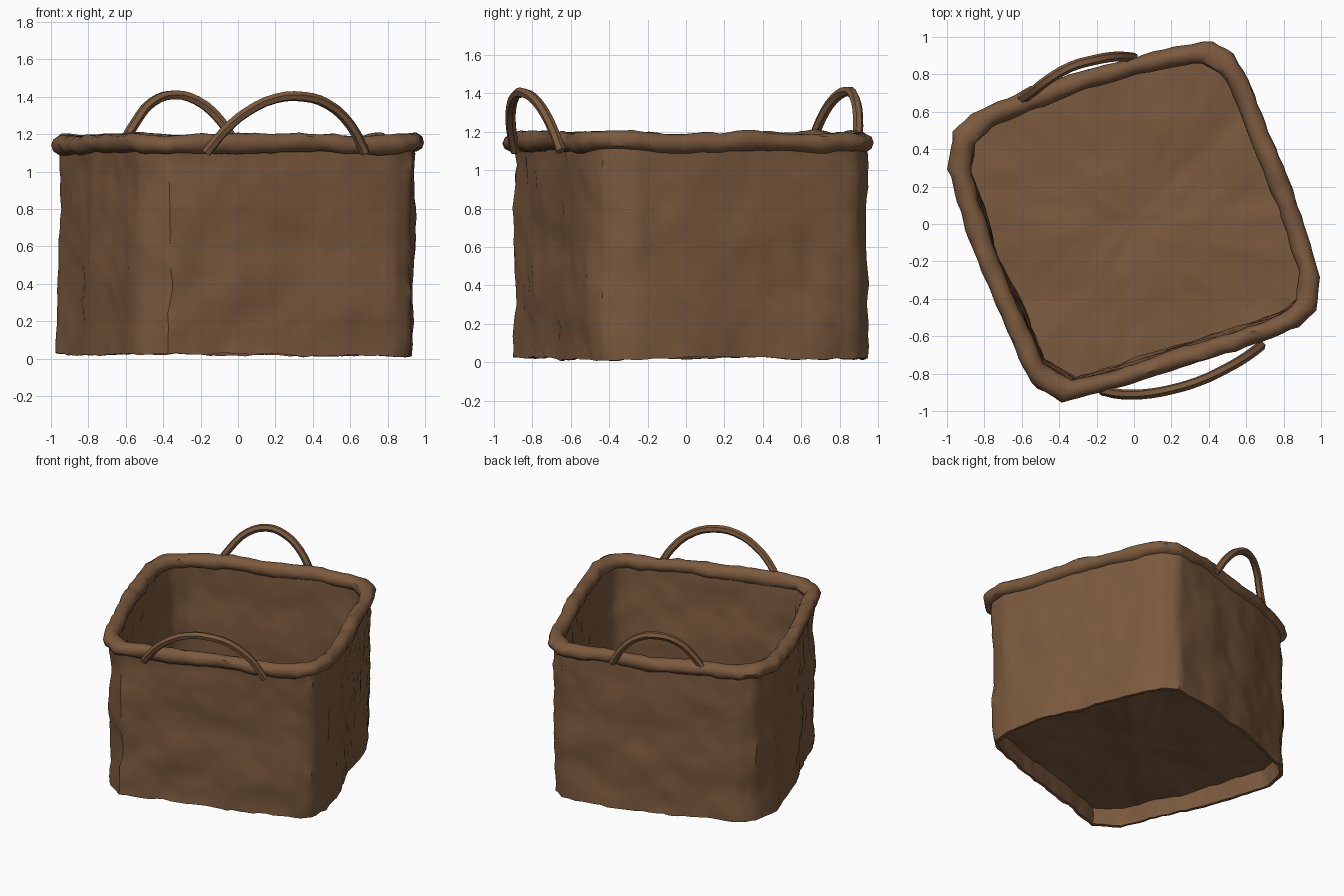
import bpy
import bmesh
from math import cos, sin, tau
from mathutils import Vector, noise

if "Cube" in bpy.data.objects:
    bpy.data.objects.remove(bpy.data.objects["Cube"])

brown = bpy.data.materials.new("woven brown")
brown.use_nodes = True
COLOUR = (0.2, 0.102, 0.048, 1)
brown.diffuse_color = COLOUR
brown.node_tree.nodes["Principled BSDF"].inputs["Base Color"].default_value = COLOUR

# Rounded, turned square seen from above: the outer edge of the rim
OUTLINE = [(-1, .3), (-.97, .5), (-.88, .59), (-.3, .81), (.05, .91), (.42, .97),
           (.53, .91), (.61, .77), (.92, -.05), (1, -.3), (.98, -.47), (.88, -.55),
           (.3, -.75), (-.1, -.88), (-.38, -.96), (-.55, -.85), (-.81, -.26)]


def resample(points, step):
    """Split the sides of a closed outline into short, even pieces."""
    result = []
    for a, b in zip(points, points[1:] + points[:1]):
        a, b = Vector(a), Vector(b)
        n = max(1, round((b - a).length / step))
        result += [a.lerp(b, i / n) for i in range(n)]
    return result


PATH = resample(OUTLINE, 0.05)


def rough(co, amount):
    """Uneven, hand-woven surface: broad waves and small dents."""
    co = co + noise.noise_vector(co * 3) * amount + noise.noise_vector(co * 11) * amount * 0.6
    co.z = max(co.z, 0)
    return co


def finish(obj):
    obj.data.materials.append(brown)
    bpy.ops.object.select_all(action='DESELECT')
    obj.select_set(True)
    bpy.context.view_layer.objects.active = obj
    if obj.type == 'CURVE':
        bpy.ops.object.convert(target='MESH')
    bpy.ops.object.shade_smooth_by_angle(angle=0.8)


def loft(name, stations, amount, closed):
    """Join copies of the outline; a station is (scale, x shift, y shift, z)."""
    bm = bmesh.new()
    rings = [[bm.verts.new(rough(Vector((p.x * s + dx, p.y * s + dy, z)), amount))
              for p in PATH] for s, dx, dy, z in stations]
    pairs = list(zip(rings, rings[1:]))
    if closed:
        pairs.append((rings[-1], rings[0]))
    else:
        bm.faces.new(rings[0])
        bm.faces.new(rings[-1])
    n = len(PATH)
    for a, b in pairs:
        for i in range(n):
            j = (i + 1) % n
            bm.faces.new((a[i], a[j], b[j], b[i]))
    bmesh.ops.recalc_face_normals(bm, faces=bm.faces)
    mesh = bpy.data.meshes.new(name)
    bm.to_mesh(mesh)
    bm.free()
    obj = bpy.data.objects.new(name, mesh)
    bpy.context.collection.objects.link(obj)
    finish(obj)


def densify(keys):
    """Insert evenly spaced stations; the last key number is the piece count."""
    result = [keys[0][:4]]
    for a, b in zip(keys, keys[1:]):
        result += [tuple(Vector(a[:4]).lerp(Vector(b[:4]), (i + 1) / b[4])) for i in range(b[4])]
    return result


# Basket body: raised underside, thin foot, outer wall, inner wall, floor
loft("basket_body", densify([
    (.02, 0, .02, .15, 0),
    (.915, -.01, .025, .15, 10),
    (.925, -.015, .025, .02, 3),
    (.95, -.015, .025, .02, 1),
    (.955, -.005, .01, 1.14, 20),
    (.9, 0, 0, 1.14, 1),
    (.885, .01, .025, .18, 16),
    (.02, 0, .02, .18, 10)]), 0.022, False)

# Rolled rim: a round section carried along the outline
SIDES = 10
loft("rim", [(.94 + .062 * cos(tau * k / SIDES), 0, 0, 1.147 + .052 * sin(tau * k / SIDES))
             for k in range(SIDES)], 0.02, True)


def handle(name, points):
    curve = bpy.data.curves.new(name, 'CURVE')
    curve.dimensions = '3D'
    curve.bevel_depth = 0.027
    curve.bevel_resolution = 1
    curve.use_fill_caps = True
    curve.resolution_u = 3
    spline = curve.splines.new('BEZIER')
    spline.bezier_points.add(len(points) - 1)
    for bp, co in zip(spline.bezier_points, points):
        bp.co = co
        bp.handle_left_type = bp.handle_right_type = 'AUTO'
    obj = bpy.data.objects.new(name, curve)
    bpy.context.collection.objects.link(obj)
    finish(obj)


# Arched carrying handles
handle("front_handle", [(-.17, -.89, 1.1), (-.07, -.91, 1.22), (.05, -.91, 1.32),
                        (.2, -.885, 1.39), (.35, -.84, 1.4), (.48, -.78, 1.36),
                        (.6, -.71, 1.25), (.68, -.65, 1.1)])
handle("back_handle", [(-.63, .65, 1.12), (-.55, .7, 1.26), (-.46, .77, 1.37),
                       (-.34, .84, 1.41), (-.22, .875, 1.38), (-.1, .895, 1.28),
                       (0, .89, 1.13)])
